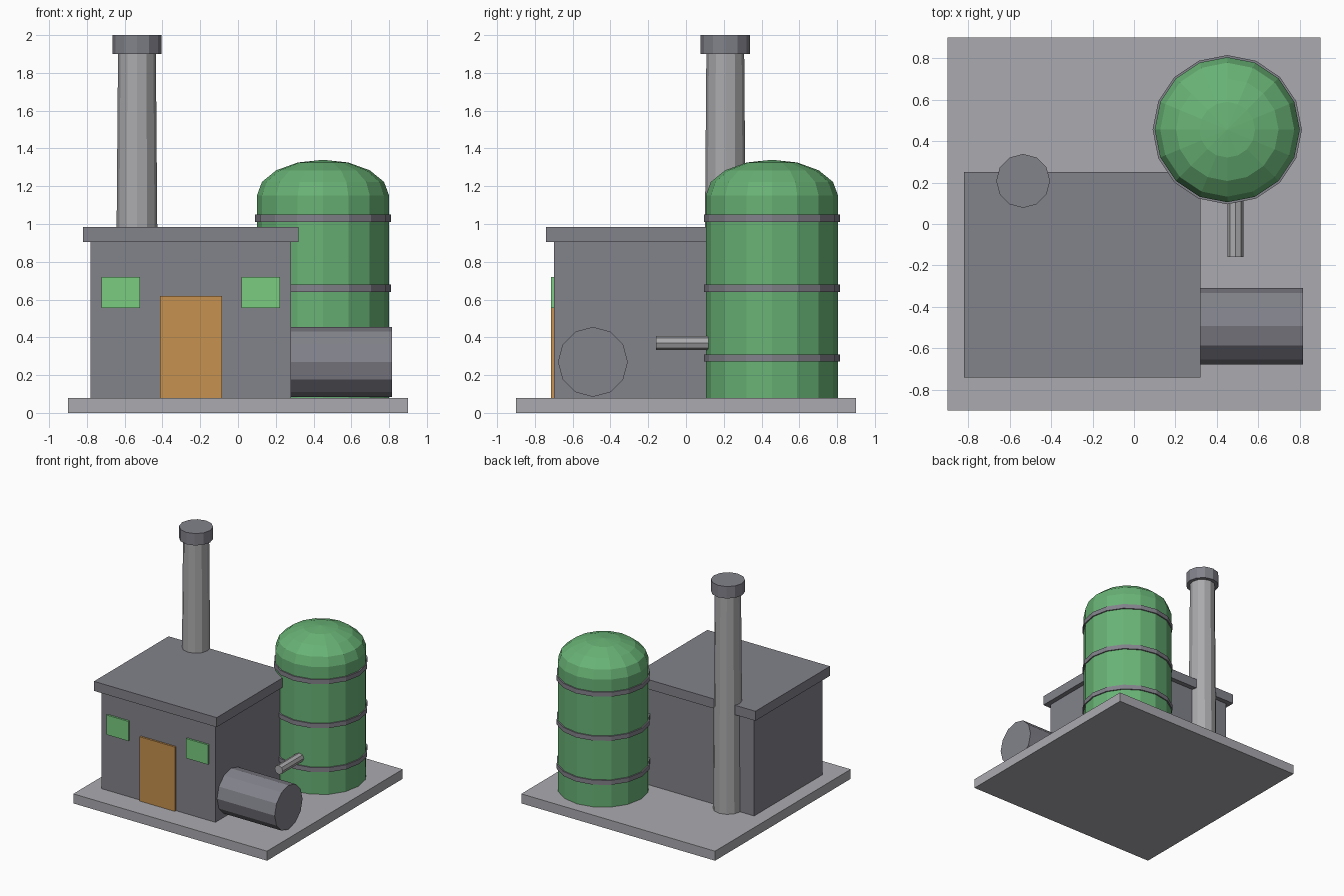
import bpy
import bmesh
from math import sin, cos, tau, pi
from mathutils import Matrix

cube = bpy.data.objects.get("Cube")
if cube:
    bpy.data.objects.remove(cube, do_unlink=True)


def material(name, *srgb):
    """Flat material from an sRGB colour, stored as linear values."""
    colour = [((c + 0.055) / 1.055) ** 2.4 for c in srgb] + [1]
    mat = bpy.data.materials.new(name)
    mat.use_nodes = True
    mat.diffuse_color = colour
    mat.node_tree.nodes["Principled BSDF"].inputs["Base Color"].default_value = colour
    return mat


concrete = material("concrete", 0.67, 0.67, 0.69)
steel = material("light steel", 0.67, 0.67, 0.68)
dark_grey = material("dark grey", 0.51, 0.51, 0.545)
green = material("tank green", 0.41, 0.70, 0.46)
glass = material("window green", 0.48, 0.80, 0.50)
orange = material("door orange", 0.78, 0.57, 0.31)


def finish(name, bm, mat):
    bmesh.ops.recalc_face_normals(bm, faces=bm.faces)
    mesh = bpy.data.meshes.new(name)
    bm.to_mesh(mesh)
    bm.free()
    mesh.materials.append(mat)
    obj = bpy.data.objects.new(name, mesh)
    bpy.context.collection.objects.link(obj)
    return obj


def box(name, x, y, z, mat):
    """Box from (low, high) ranges on each axis."""
    bm = bmesh.new()
    bmesh.ops.create_cube(bm, size=1)
    for axis, (low, high) in enumerate((x, y, z)):
        for v in bm.verts:
            v.co[axis] = (low + high) / 2 + v.co[axis] * (high - low)
    return finish(name, bm, mat)


def lathe(name, profile, sides, place, mat, turn=None):
    """Faceted solid of revolution from (radius, height) points, capped."""
    bm = bmesh.new()
    rings = [[bm.verts.new((r * cos(tau * i / sides), r * sin(tau * i / sides), z))
              for i in range(sides)] for r, z in profile]
    for low, high in zip(rings, rings[1:]):
        for i in range(sides):
            j = (i + 1) % sides
            bm.faces.new((low[i], low[j], high[j], high[i]))
    bm.faces.new(rings[0][::-1])
    bm.faces.new(rings[-1])
    bmesh.ops.remove_doubles(bm, verts=bm.verts, dist=1e-5)
    obj = finish(name, bm, mat)
    obj.matrix_world = Matrix.Translation(place) @ (turn or Matrix())
    return obj


# Ground slab and main building
box("ground_slab", (-0.9, 0.9), (-0.9, 0.9), (0, 0.08), concrete)
box("building", (-0.78, 0.28), (-0.70, 0.21), (0.08, 0.91), dark_grey)
box("roof", (-0.82, 0.32), (-0.74, 0.25), (0.905, 0.985), dark_grey)

# Door and windows stand slightly proud of the front wall
front = (-0.716, -0.69)
box("door", (-0.412, -0.085), front, (0.08, 0.62), orange)
for side, x in (("right", -0.62), ("left", 0.12)):
    box(side + "_window", (x - 0.102, x + 0.102), front, (0.555, 0.72), glass)

# Tapered chimney with cap
chimney = (-0.535, 0.208, 0)
lathe("chimney", [(0.115, 0.08), (0.1, 1.92)], 12, chimney, steel)
lathe("chimney_cap", [(0.13, 1.9), (0.13, 2.0)], 12, chimney, dark_grey)

# Upright tank: straight wall and flattened dome
tank = (0.45, 0.455, 0)
radius = 0.35
dome = [(radius * cos(pi / 8 * k), 1.15 + 0.19 * sin(pi / 8 * k)) for k in range(4)]
shell = lathe("storage_tank", [(radius, 0.08)] + dome + [(0.001, 1.34)], 16, tank, green)
for label, z in (("lower", 0.29), ("middle", 0.66), ("upper", 1.03)):
    lathe(label + "_tank_band", [(0.36, z - 0.019), (0.36, z + 0.019)], 16, tank, dark_grey)

# Horizontal tank beside the building, and the pipe joining the two tanks
lathe("side_tank", [(0.185, 0.2), (0.185, 0.815)], 12, (0, -0.493, 0.27),
      dark_grey, Matrix.Rotation(pi / 2, 4, "Y"))
lathe("connecting_pipe", [(0.038, -0.16), (0.038, 0.45)], 8, (0.49, 0, 0.37),
      steel, Matrix.Rotation(-pi / 2, 4, "X"))
